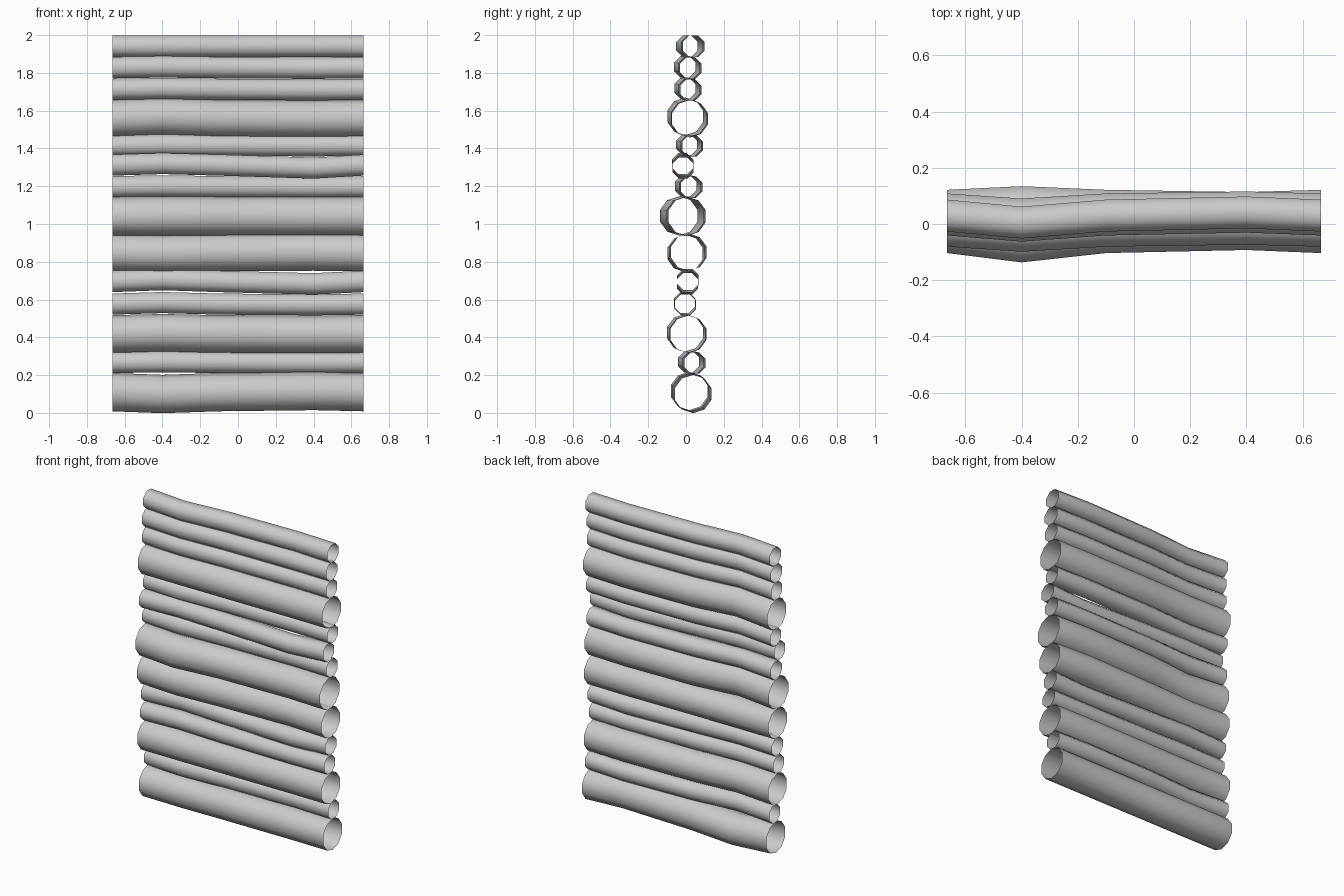
import bpy, bmesh
from math import cos, sin, pi

# Bend stations along each log
XS = [-0.665, -0.4, -0.1, 0.4, 0.665]

# Per log: centre y, centre z, radius, main bend (y, z), counter bend (y, z)
LOGS = [
    (0.025, 0.110, 0.099, (0.013, -0.010), (-0.008, 0.006)),
    (0.036, 0.267, 0.058, (-0.022, 0.003), (0.012, -0.003)),
    (0.007, 0.418, 0.097, (-0.012, 0.006), (0.006, -0.002)),
    (-0.005, 0.576, 0.058, (-0.003, 0.008), (0.002, -0.004)),
    (0.008, 0.696, 0.059, (0.002, 0.010), (0.000, -0.013)),
    (0.005, 0.848, 0.096, (-0.010, -0.004), (0.010, 0.003)),
    (-0.005, 1.041, 0.101, (-0.033, 0.002), (0.011, 0.000)),
    (0.020, 1.197, 0.059, (-0.022, 0.004), (0.010, -0.002)),
    (-0.016, 1.312, 0.058, (-0.002, 0.008), (0.001, -0.016)),
    (0.025, 1.415, 0.057, (-0.022, 0.004), (0.010, -0.002)),
    (0.014, 1.560, 0.097, (-0.018, 0.010), (0.007, -0.003)),
    (0.016, 1.713, 0.058, (-0.022, 0.005), (0.010, -0.003)),
    (0.016, 1.828, 0.059, (-0.022, 0.004), (0.010, -0.003)),
    (0.030, 1.941, 0.059, (-0.025, 0.000), (0.011, 0.000)),
]


def log(name, y, z, r, bend, counter):
    """Open-ended faceted tube following a gently bent path."""
    sides = 10 if r > 0.08 else 8
    offsets = [(0, 0), bend, (0, 0), counter, (0, 0)]
    bm = bmesh.new()
    rings = []
    for x, (dy, dz) in zip(XS, offsets):
        ring = []
        for i in range(sides):
            a = 2 * pi * (i + 0.5) / sides
            k = r / cos(pi / sides) ** 0.5
            ring.append(bm.verts.new((x, y + dy + k * cos(a), z + dz + k * sin(a))))
        rings.append(ring)
    for a, b in zip(rings, rings[1:]):
        for i in range(sides):
            j = (i + 1) % sides
            bm.faces.new((a[i], a[j], b[j], b[i]))
    mesh = bpy.data.meshes.new(name)
    for f in bm.faces:
        f.smooth = True
        # Outward-facing normals
        c = f.calc_center_median()
        f.normal_update()
        if f.normal.y * (c.y - y) + f.normal.z * (c.z - z) < 0:
            f.normal_flip()
    bm.to_mesh(mesh)
    bm.free()
    obj = bpy.data.objects.new(name, mesh)
    bpy.context.collection.objects.link(obj)


# Stack of logs, bottom to top
for n, spec in enumerate(LOGS, 1):
    log(f"wall_log_{n:02d}", *spec)
